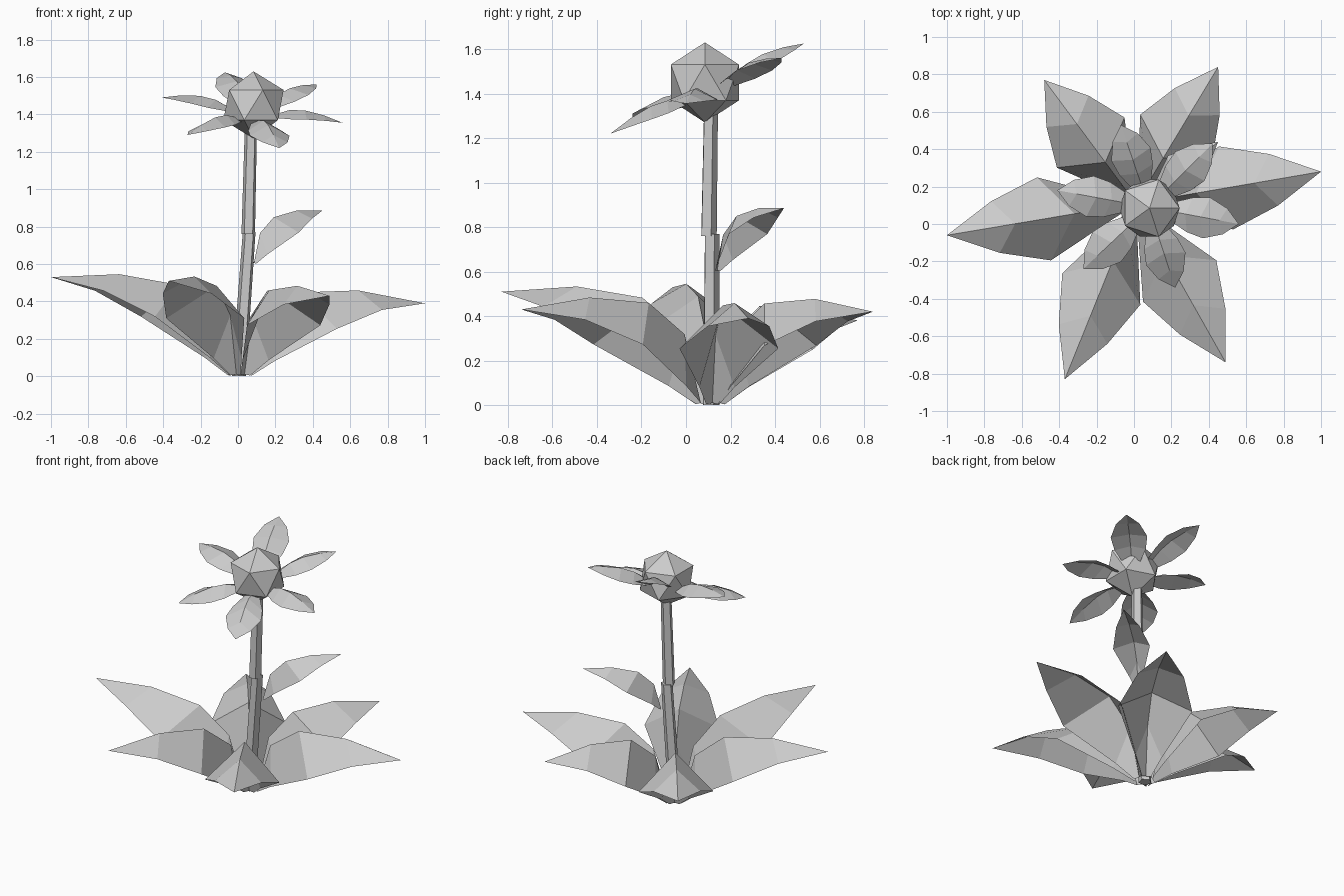
import bpy, bmesh, math
from mathutils import Vector

cube = bpy.data.objects.get("Cube")
if cube:
    bpy.data.objects.remove(cube, do_unlink=True)

grey = bpy.data.materials.new("light_grey")
grey.use_nodes = True
colour = (0.6, 0.6, 0.6, 1)
grey.diffuse_color = colour
grey.node_tree.nodes["Principled BSDF"].inputs["Base Color"].default_value = colour


def finish(name, bm):
    mesh = bpy.data.meshes.new(name)
    bm.to_mesh(mesh)
    bm.free()
    mesh.materials.append(grey)
    obj = bpy.data.objects.new(name, mesh)
    bpy.context.collection.objects.link(obj)
    return obj


# Leaf rows: ridge position, ridge rise, edge position, edge width, edge rise
LEAF_ROWS = [(0, 0.01, 0.01, 0.03, 0), (0.09, 0.28, 0.13, 0.08, 0.03),
             (0.29, 0.335, 0.46, 0.225, 0.075), (0.62, 0.217, 0.73, 0.14, 0.07)]
PETAL_ROWS = [(0, 0, 0, 0.06, 0), (0.3, 0.1, 0.36, 0.2, 0.0),
              (0.5, 0.11, 0.58, 0.235, 0.01), (0.75, 0.07, 0.82, 0.15, 0.01)]


def leaf(name, base, tip, scale, rows):
    """Arched blade with a raised middle ridge, running from base to tip."""
    base, tip = Vector(base), Vector(tip)
    along = tip - base
    side = Vector((-along.y, along.x, 0)).normalized()
    up = Vector((0, 0, 1))
    bm = bmesh.new()
    strips = []
    for ridge_t, ridge_z, edge_t, width, edge_z in rows:
        ridge = base + along * ridge_t + up * ridge_z * scale
        edge = base + along * edge_t + up * edge_z * scale
        offset = side * width * scale
        strips.append([bm.verts.new(p) for p in (edge - offset, ridge, edge + offset)])
    end = bm.verts.new(tip)
    for a, b in zip(strips, strips[1:]):
        for i in (0, 1):
            bm.faces.new((a[i], b[i], b[i + 1], a[i + 1]))
    for i in (0, 1):
        bm.faces.new((strips[-1][i], end, strips[-1][i + 1]))
    return finish(name, bm)


def tube(name, bottom, top, r_bottom, r_top, sides=5):
    """Faceted stalk between two points."""
    bm = bmesh.new()
    rings = []
    for centre, radius in ((bottom, r_bottom), (top, r_top)):
        ring = []
        for i in range(sides):
            a = math.tau * i / sides + math.radians(20)
            ring.append(bm.verts.new(Vector(centre) + Vector((math.cos(a), math.sin(a), 0)) * radius))
        rings.append(ring)
    for i in range(sides):
        j = (i + 1) % sides
        bm.faces.new((rings[0][i], rings[0][j], rings[1][j], rings[1][i]))
    bm.faces.new(rings[0][::-1])
    bm.faces.new(rings[1])
    return finish(name, bm)


# Ring of large ground leaves
ground_tips = [(-1, -0.06, 0.53), (1, 0.28, 0.39), (-0.48, 0.77, 0.38),
               (0.45, 0.84, 0.42), (0.49, -0.74, 0.43), (-0.37, -0.83, 0.51)]
root = Vector((0.01, 0.11, 0))
for n, tip in enumerate(ground_tips, 1):
    out = Vector(tip) - root
    out.z = 0
    leaf(f"ground_leaf_{n}", root + out.normalized() * 0.05, tip, 1, LEAF_ROWS)

# Two-part stalk with one small leaf
tube("lower_stem", (0.005, 0.11, 0), (0.06, 0.115, 0.77), 0.04, 0.036)
tube("upper_stem", (0.055, 0.1, 0.76), (0.07, 0.11, 1.36), 0.038, 0.034)
leaf("stem_leaf", (0.085, 0.14, 0.6), (0.45, 0.44, 0.885), 0.5, LEAF_ROWS)

# Flower: faceted centre and six petals on a tilted plane
bm = bmesh.new()
bmesh.ops.create_icosphere(bm, subdivisions=1, radius=0.18)
head = finish("flower_centre", bm)
head.location = (0.083, 0.085, 1.45)

petal_tips = [(-0.41, 0.18, 1.49), (-0.07, 0.53, 1.625), (0.42, 0.43, 1.56),
              (0.56, 0, 1.355), (0.22, -0.34, 1.22), (-0.27, -0.24, 1.29)]
heart = Vector((0.08, 0.09, 1.39))
for n, tip in enumerate(petal_tips, 1):
    leaf(f"petal_{n}", heart.lerp(Vector(tip), 0.15), tip, 0.47, PETAL_ROWS)
